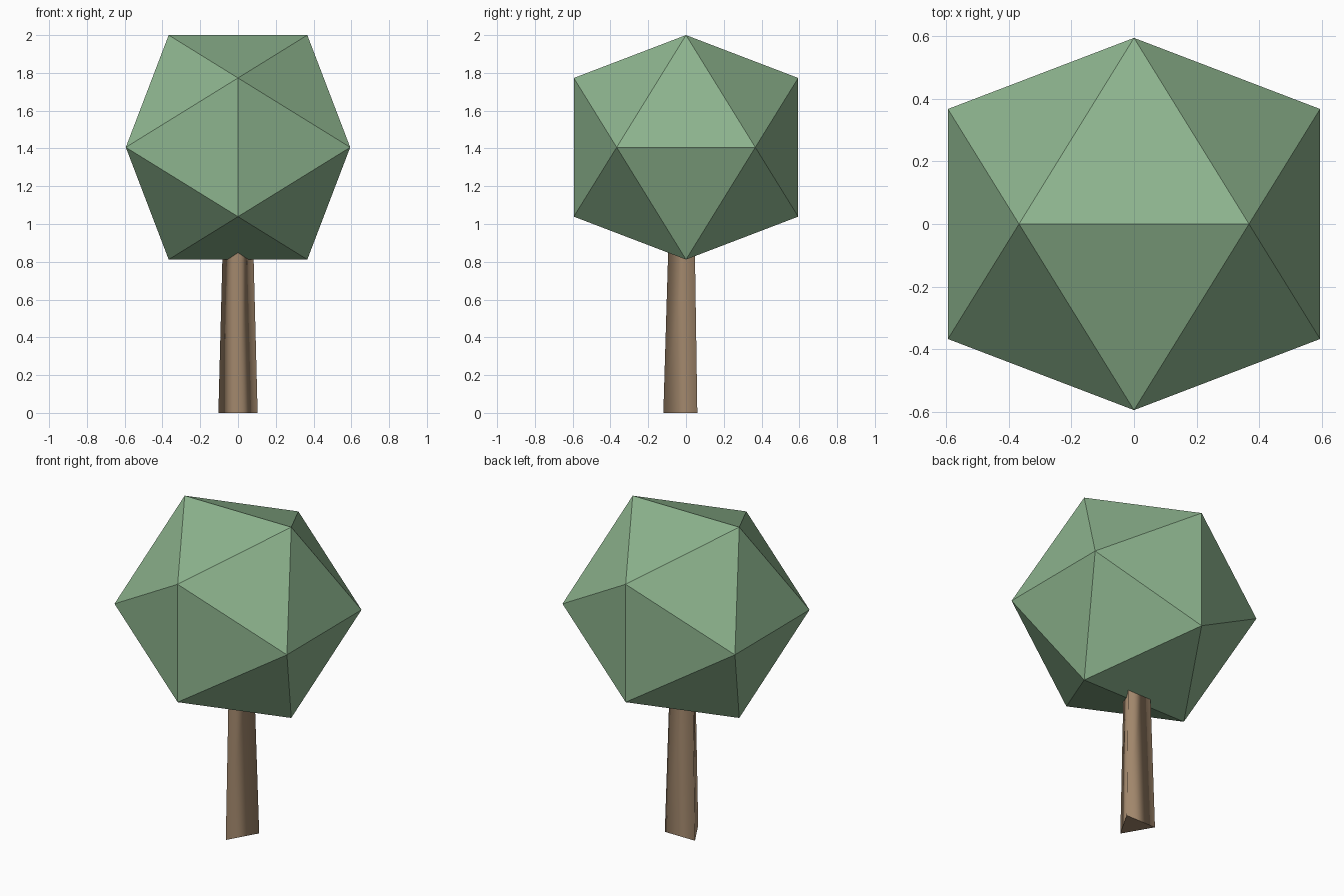
import bpy, bmesh
from math import sin, cos, tau
from mathutils import Vector

cube = bpy.data.objects.get("Cube")
if cube:
    bpy.data.objects.remove(cube, do_unlink=True)


def material(name, rgb):
    mat = bpy.data.materials.new(name)
    mat.use_nodes = True
    mat.diffuse_color = (*rgb, 1)
    mat.node_tree.nodes["Principled BSDF"].inputs["Base Color"].default_value = (*rgb, 1)
    return mat


def add_object(name, bm, mat):
    bmesh.ops.recalc_face_normals(bm, faces=bm.faces)
    mesh = bpy.data.meshes.new(name)
    bm.to_mesh(mesh)
    bm.free()
    mesh.materials.append(mat)
    obj = bpy.data.objects.new(name, mesh)
    bpy.context.collection.objects.link(obj)
    return obj


# Canopy: icosahedron as the hull of three crossed golden rectangles
LONG, SHORT = 0.594, 0.367
bm = bmesh.new()
for s in (-1, 1):
    for t in (-1, 1):
        a, b = s * SHORT, t * LONG
        for corner in ((a, 0, b), (0, b, a), (b, a, 0)):
            bm.verts.new(corner)
bmesh.ops.convex_hull(bm, input=bm.verts)
canopy = add_object("canopy", bm, material("leaf green", (0.266, 0.456, 0.270)))
canopy.location.z = 2 - LONG

# Trunk: tapered three-sided prism with one edge to the front
bm = bmesh.new()
rings = []
for radius, z in ((0.12, 0), (0.084, 1.2)):
    rings.append([bm.verts.new((radius * sin(i * tau / 3), -radius * cos(i * tau / 3), z))
                  for i in range(3)])
low, high = rings
for i in range(3):
    j = (i + 1) % 3
    bm.faces.new((low[i], low[j], high[j], high[i])).smooth = True
for ring in rings:
    cap = bm.faces.new(ring)
    for edge in cap.edges:
        edge.smooth = False
add_object("trunk", bm, material("bark brown", (0.352, 0.238, 0.147)))
